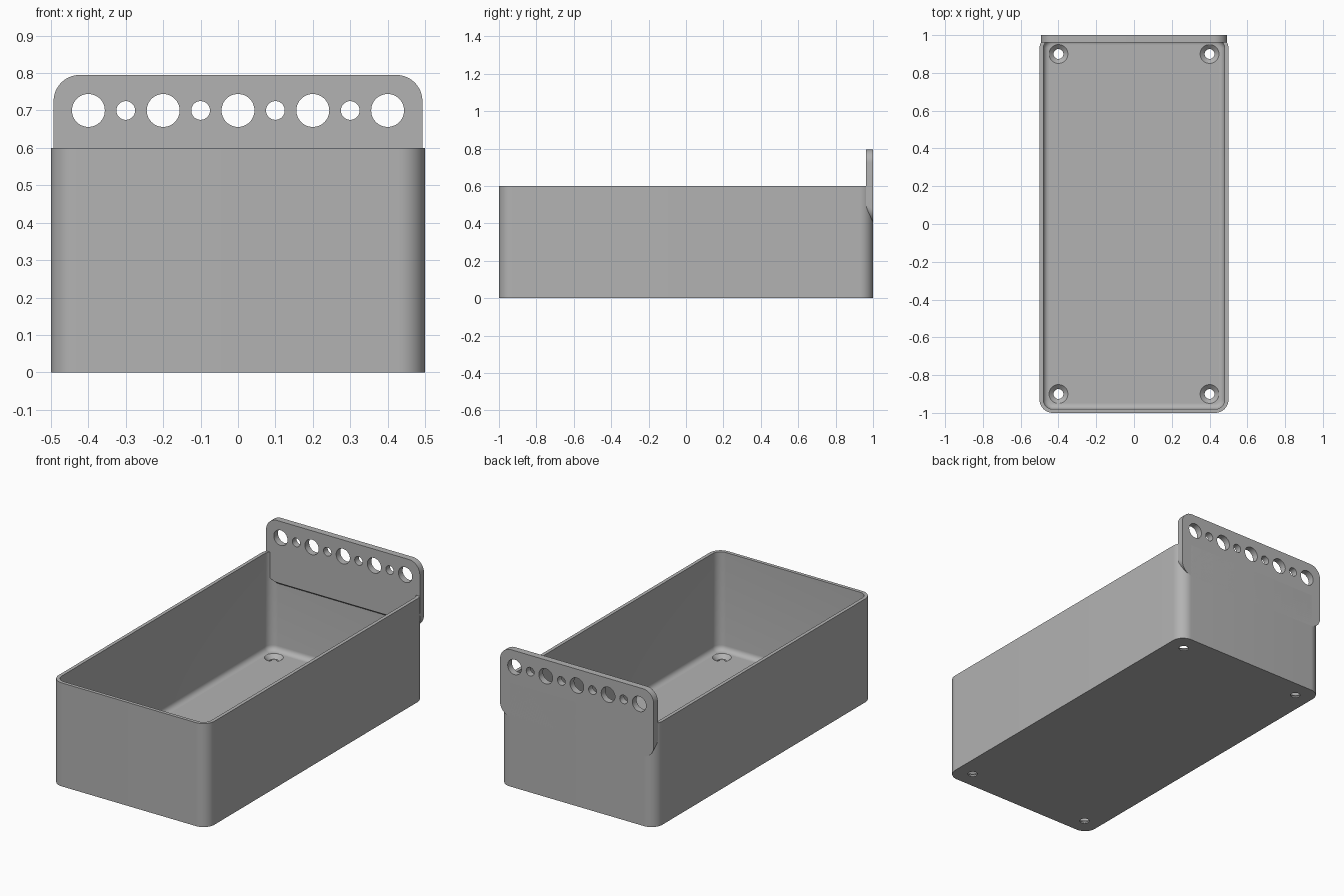
import bpy
import bmesh
from math import pi, sin, cos, radians

if "Cube" in bpy.data.objects:
    bpy.data.objects.remove(bpy.data.objects["Cube"])

HEIGHT, WALL, FLOOR, FILLET = 0.6, 0.02, 0.03, 0.03

grey = bpy.data.materials.new("plain grey")
grey.use_nodes = True
GREY = (0.45, 0.45, 0.45, 1)
grey.diffuse_color = GREY
grey.node_tree.nodes["Principled BSDF"].inputs["Base Color"].default_value = GREY


def rounded_rect(half_w, half_h, radius, steps=12):
    """Counter-clockwise outline with rounded corners."""
    points = []
    for corner, (sx, sy) in enumerate([(1, 1), (-1, 1), (-1, -1), (1, -1)]):
        for i in range(steps + 1):
            a = (corner + i / steps) * pi / 2
            points.append((sx * (half_w - radius) + radius * cos(a),
                           sy * (half_h - radius) + radius * sin(a)))
    return points


def circle(radius, sides=48):
    return [(radius * cos(2 * pi * i / sides), radius * sin(2 * pi * i / sides))
            for i in range(sides)]


def loft(name, rings):
    """Skin a stack of matching rings and cap both ends."""
    bm = bmesh.new()
    loops = [[bm.verts.new(p) for p in ring] for ring in rings]
    for low, high in zip(loops, loops[1:]):
        for i in range(len(low)):
            j = (i + 1) % len(low)
            bm.faces.new((low[i], low[j], high[j], high[i]))
    bm.faces.new(loops[0][::-1])
    bm.faces.new(loops[-1])
    bmesh.ops.recalc_face_normals(bm, faces=bm.faces)
    mesh = bpy.data.meshes.new(name)
    bm.to_mesh(mesh)
    bm.free()
    mesh.materials.append(grey)
    obj = bpy.data.objects.new(name, mesh)
    bpy.context.collection.objects.link(obj)
    return obj


def activate(obj):
    bpy.ops.object.select_all(action="DESELECT")
    obj.select_set(True)
    bpy.context.view_layer.objects.active = obj


def drill(obj, cutters):
    """Cut each helper out of the object, then discard it."""
    activate(obj)
    for cutter in cutters:
        cutter.hide_render = True
        mod = obj.modifiers.new("hole", "BOOLEAN")
        mod.operation, mod.solver, mod.object = "DIFFERENCE", "EXACT", cutter
        bpy.ops.object.modifier_apply(modifier=mod.name)
        bpy.data.objects.remove(cutter)
    bpy.ops.object.shade_smooth_by_angle(angle=radians(30))


# Open tray: outer wall, rim, inner wall, filleted floor
def tray_ring(inset, z):
    return [(x, y, z) for x, y in rounded_rect(0.5 - inset, 1 - inset, 0.07 - inset)]


rings = [tray_ring(0, 0), tray_ring(0, HEIGHT), tray_ring(WALL, HEIGHT)]
for i in range(7):
    a = i / 6 * pi / 2
    rings.append(tray_ring(WALL + FILLET * (1 - cos(a)), FLOOR + FILLET * (1 - sin(a))))
tray = loft("tray", rings)

# Countersunk screw holes in the floor
screw_profile = [(0.026, -0.02), (0.026, 0.008), (0.05, FLOOR), (0.05, 0.06)]
drill(tray, [loft("screw_cutter", [[(cx + x, cy + y, z) for x, y in circle(r)]
                                   for r, z in screw_profile])
             for cx in (-0.4, 0.4) for cy in (-0.9, 0.9)])

# Back hanging plate, its underside sloping up toward the inside
outline = rounded_rect(0.493, 0.195, 0.07)
SLOPE = 0.03
plate = loft("hanging_plate", [
    [(x, 0.962, 0.6 + z + (SLOPE if z < 0 else 0)) for x, z in outline],
    [(x, 1.0, 0.6 + z) for x, z in outline]])

# Alternating large and small holes along the plate
drill(plate, [loft("plate_cutter", [[(n / 10 + x, y, 0.7 + z)
                                     for x, z in circle(0.025 if n % 2 else 0.044)]
                                    for y in (0.9, 1.1)])
              for n in range(-4, 5)])
